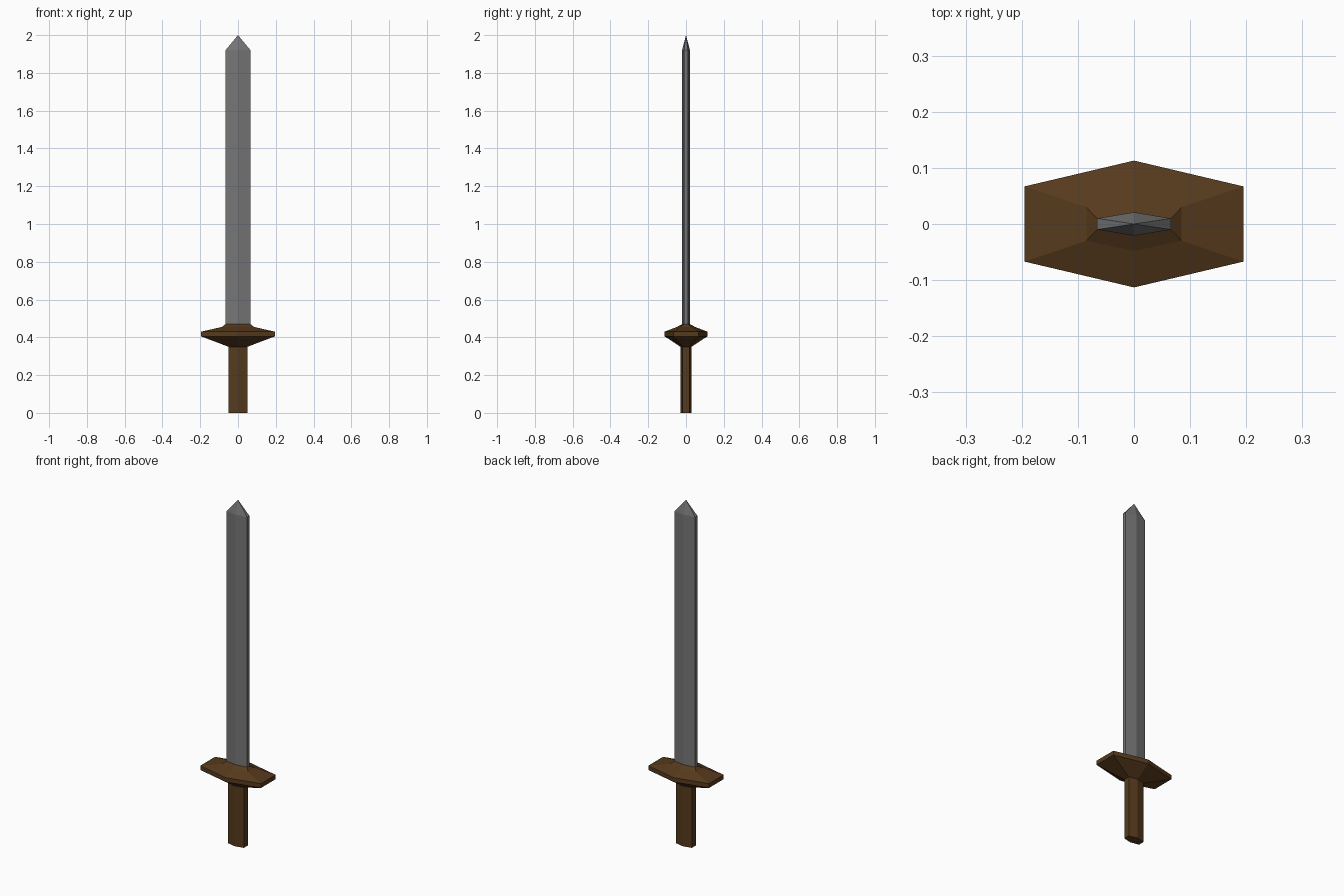
import bpy, bmesh

if "Cube" in bpy.data.objects:
    bpy.data.objects.remove(bpy.data.objects["Cube"])


def material(name, rgb):
    mat = bpy.data.materials.new(name)
    mat.diffuse_color = (*rgb, 1)
    mat.use_nodes = True
    mat.node_tree.nodes["Principled BSDF"].inputs["Base Color"].default_value = mat.diffuse_color
    return mat


def hex_loft(name, rings, mat, tip=None):
    """Skin stacked hexagons (z, half width, edge half depth, ridge half depth)."""
    bm = bmesh.new()
    loops = []
    for z, x, e, r in rings:
        outline = [(x, -e), (x, e), (0, r), (-x, e), (-x, -e), (0, -r)]
        loops.append([bm.verts.new((px, py, z)) for px, py in outline])
    for low, high in zip(loops, loops[1:]):
        for i in range(6):
            j = (i + 1) % 6
            bm.faces.new((low[i], low[j], high[j], high[i]))
    bm.faces.new(loops[0][::-1])
    if tip is None:
        bm.faces.new(loops[-1])
    else:
        point = bm.verts.new((0, 0, tip))
        for i in range(6):
            bm.faces.new((loops[-1][i], loops[-1][(i + 1) % 6], point))
    bmesh.ops.recalc_face_normals(bm, faces=bm.faces)
    mesh = bpy.data.meshes.new(name)
    bm.to_mesh(mesh)
    bm.free()
    mesh.materials.append(mat)
    obj = bpy.data.objects.new(name, mesh)
    bpy.context.collection.objects.link(obj)
    return obj


wood = material("brown", (0.092, 0.042, 0.012))
steel = material("steel", (0.18, 0.18, 0.18))

# Grip
hex_loft("grip", [(0, 0.05, 0.018, 0.029), (0.355, 0.05, 0.018, 0.029)], wood)

# Crossguard: flares out from the grip, then steps in to the blade collar
hex_loft("guard", [
    (0.35, 0.05, 0.018, 0.029),
    (0.405, 0.195, 0.067, 0.113),
    (0.43, 0.195, 0.067, 0.113),
    (0.455, 0.085, 0.03, 0.048),
    (0.47, 0.066, 0.01, 0.021),
], wood)

# Blade with a pointed tip
hex_loft("blade", [(0.465, 0.066, 0.01, 0.021), (1.92, 0.066, 0.01, 0.021)],
         steel, tip=2.0)
